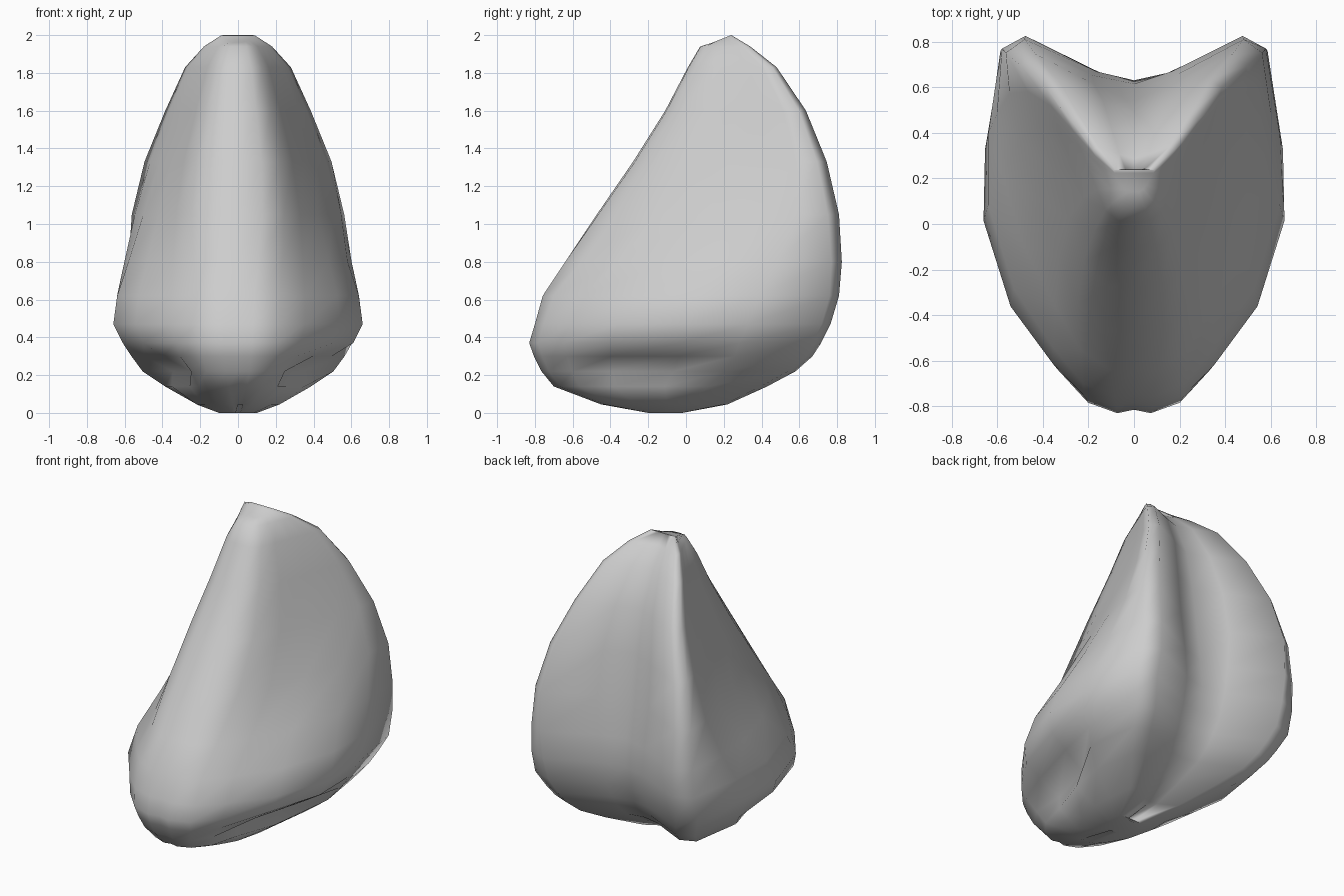
import bpy
import bmesh

cube = bpy.data.objects.get("Cube")
if cube:
    bpy.data.objects.remove(cube, do_unlink=True)

# Half cross-sections, front to back: x as share of half width, y as share of depth
BASE = [(0, 0.01), (.12, 0), (.33, .03), (.54, .12), (.82, .28), (1, .52),
        (.99, .72), (.89, .97), (.7, 1), (.21, .91), (0, .895)]
BRIDGE = [(0, 0), (.25, .01), (.45, .11), (.58, .3), (.71, .5), (.84, .69),
          (.94, .84), (1, .95), (.87, 1), (.35, .87), (0, .8)]

# Levels from bottom to top: height, front y, back y, half width, share of bridge shape
LEVELS = [
    (0, -.2, -.02, .1, 0), (.045, -.45, .22, .22, 0), (.14, -.7, .43, .39, 0),
    (.22, -.765, .58, .51, 0), (.3, -.805, .67, .57, 0), (.37, -.83, .715, .61, 0),
    (.47, -.8, .765, .66, 0), (.62, -.76, .81, .65, .1), (.8, -.645, .825, .62, .4),
    (1.05, -.475, .81, .575, .8), (1.33, -.28, .745, .495, 1),
    (1.6, -.11, .635, .385, 1), (1.83, .01, .48, .28, 1),
    (1.94, .075, .34, .18, 1), (2, .14, .24, .09, 1),
]
CROWN = len(LEVELS) - 1

# Nostril hollows: level -> section point -> inward squeeze
NOSTRIL = {2: {4: .8, 5: .9}, 3: {3: .9, 4: .6, 5: .68}, 4: {4: .85, 5: .87}}


def half_section(level):
    z, front, back, width, share = LEVELS[level]
    points = []
    for i, ((ax, ay), (bx, by)) in enumerate(zip(BASE, BRIDGE)):
        x = (ax + (bx - ax) * share) * width
        x *= NOSTRIL.get(level, {}).get(i, 1)
        y = front + (ay + (by - ay) * share) * (back - front)
        # The crown slopes down towards the front
        drop = .4 * (back - y) if level == CROWN else 0
        points.append((x, y, z - drop))
    return points


bm = bmesh.new()
rings = []
for level in range(len(LEVELS)):
    half = half_section(level)
    mirrored = [(-x, y, z) for x, y, z in half[-2:0:-1]]
    rings.append([bm.verts.new(p) for p in half + mirrored])
n = len(rings[0])

# Skin between levels
for low, high in zip(rings, rings[1:]):
    for i in range(n):
        j = (i + 1) % n
        bm.faces.new((low[i], low[j], high[j], high[i]))

# Caps bridged across the middle
for ring in (rings[0], rings[-1]):
    for i in range(n // 2):
        strip = [ring[i], ring[i + 1], ring[n - i - 1], ring[(n - i) % n]]
        bm.faces.new(list(dict.fromkeys(strip)))

# Small notch on the centre line under the base
for i in (0, n // 2):
    rings[0][i].co.z += .025
bmesh.ops.recalc_face_normals(bm, faces=bm.faces)

mesh = bpy.data.meshes.new("nose")
bm.to_mesh(mesh)
bm.free()
for face in mesh.polygons:
    face.use_smooth = True
nose = bpy.data.objects.new("nose", mesh)
bpy.context.collection.objects.link(nose)

# Plain grey material
grey = bpy.data.materials.new("light grey")
grey.use_nodes = True
color = (.61, .61, .61, 1)
grey.diffuse_color = color
for node in grey.node_tree.nodes:
    if node.type == "BSDF_PRINCIPLED":
        node.inputs["Base Color"].default_value = color
mesh.materials.append(grey)
